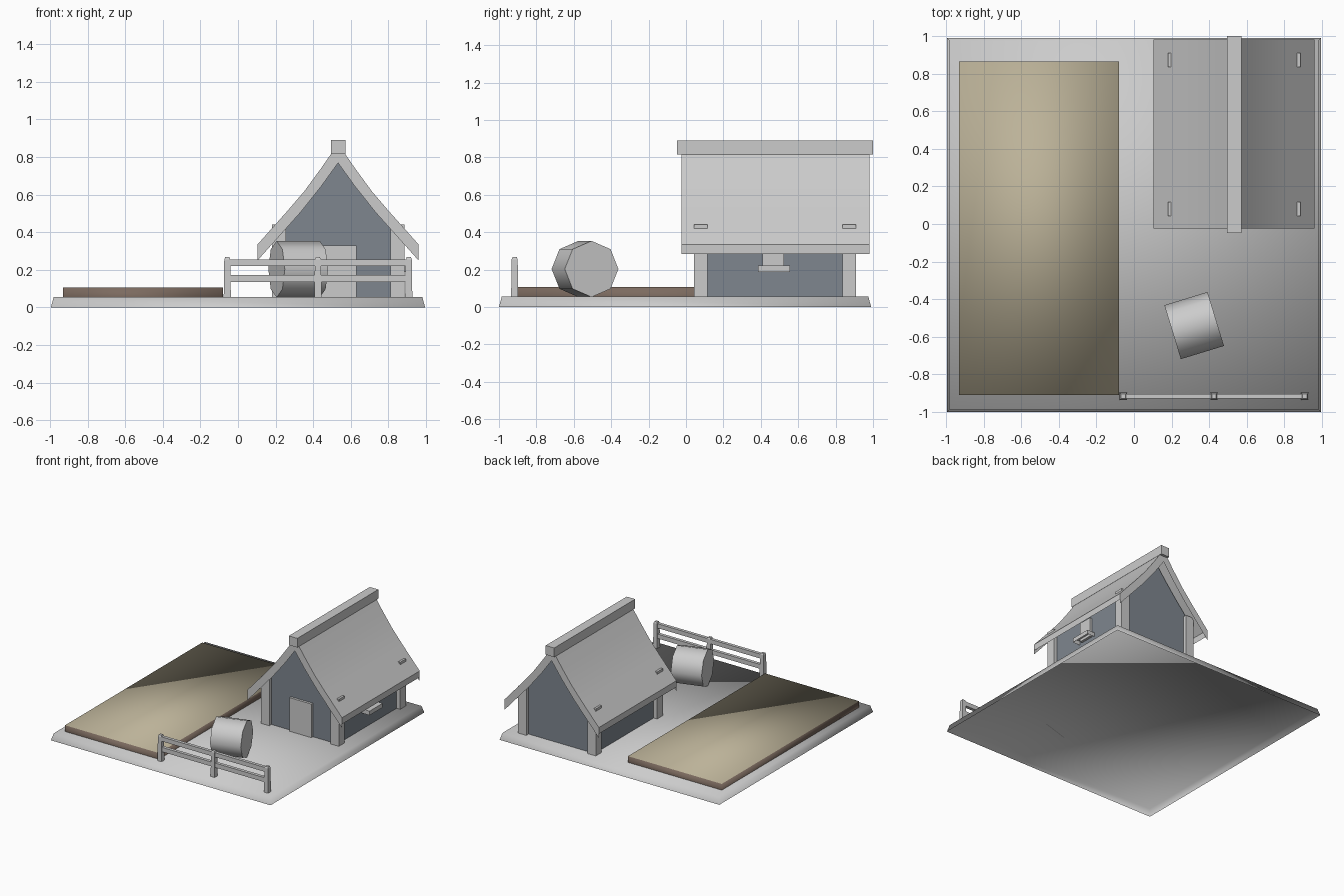
import bpy, bmesh, math
from mathutils import Matrix

if "Cube" in bpy.data.objects:
    bpy.data.objects.remove(bpy.data.objects["Cube"])

BASE_TOP = 0.055
HOUSE_X = 0.532


def material(name, rgb):
    m = bpy.data.materials.new(name)
    m.diffuse_color = (*rgb, 1)
    m.use_nodes = True
    m.node_tree.nodes["Principled BSDF"].inputs["Base Color"].default_value = m.diffuse_color
    return m


def finish(name, bm, mat=None, open_bottom=False):
    bmesh.ops.recalc_face_normals(bm, faces=bm.faces)
    if open_bottom:
        down = [f for f in bm.faces if f.normal.z < -0.9]
        bmesh.ops.delete(bm, geom=down, context='FACES')
    mesh = bpy.data.meshes.new(name)
    bm.to_mesh(mesh)
    bm.free()
    ob = bpy.data.objects.new(name, mesh)
    bpy.context.collection.objects.link(ob)
    if mat:
        mesh.materials.append(mat)
    return ob


def box(name, x, y, z, mat=None, inset=0.0, open_bottom=False):
    """Box from axis ranges; inset pulls the top face inwards."""
    bm = bmesh.new()
    bmesh.ops.create_cube(bm, size=1)
    for v in bm.verts:
        sx, sy, top = v.co.x * 2, v.co.y * 2, v.co.z > 0
        v.co.x = x[sx > 0] - (sx * inset if top else 0)
        v.co.y = y[sy > 0] - (sy * inset if top else 0)
        v.co.z = z[top]
    return finish(name, bm, mat, open_bottom)


def extrude_y(name, outline, y0, y1, mat=None):
    """Closed x-z outline swept along y."""
    bm = bmesh.new()
    face = bm.faces.new([bm.verts.new((x, y0, z)) for x, z in outline])
    new = bmesh.ops.extrude_face_region(bm, geom=[face])["geom"]
    verts = [v for v in new if isinstance(v, bmesh.types.BMVert)]
    bmesh.ops.translate(bm, verts=verts, vec=(0, y1 - y0, 0))
    return finish(name, bm, mat, open_bottom=True)


def smooth(ob, degrees):
    bpy.ops.object.select_all(action='DESELECT')
    ob.select_set(True)
    bpy.context.view_layer.objects.active = ob
    bpy.ops.object.shade_smooth_by_angle(angle=math.radians(degrees))


def mirrored(half):
    """Left-to-right line from a half profile that starts at the ridge."""
    return ([(HOUSE_X - d, z) for d, z in reversed(half)]
            + [(HOUSE_X + d, z) for d, z in half[1:]])


wall_mat = material("wall_blue_grey", (0.21, 0.24, 0.275))
soil_mat = material("soil_brown", (0.20, 0.145, 0.115))
crop_mat = material("crop_tan", (0.50, 0.445, 0.315))

# ground slab with sloped sides, hollow underneath
base = box("base", (-0.995, 0.995), (-1.0, 0.99), (0, BASE_TOP), inset=0.015, open_bottom=True)
smooth(base, 95)

# raised field: brown sides, tan top
field = box("field", (-0.93, -0.08), (-0.91, 0.865), (BASE_TOP, 0.106), soil_mat, open_bottom=True)
field.data.materials.append(crop_mat)
for p in field.data.polygons:
    if p.normal.z > 0.9:
        p.material_index = 1
smooth(field, 95)

# curved roof: shell with short fascia, plus flat gable trims hanging lower at the eaves
outer = mirrored([(0, 0.87), (0.09, 0.74), (0.18, 0.617), (0.27, 0.512), (0.428, 0.335)])
inner = mirrored([(0, 0.768), (0.09, 0.643), (0.2, 0.505), (0.35, 0.337), (0.428, 0.25)])
Y0, Y1 = -0.025, 0.98
bm = bmesh.new()
line = [(outer[0][0], 0.283)] + outer + [(outer[-1][0], 0.283)]
rows = [[bm.verts.new((x, y, z)) for x, z in line] for y in (Y0, Y1)]
for a, b, c, d in zip(rows[0], rows[0][1:], rows[1][1:], rows[1]):
    bm.faces.new((a, b, c, d))
roof = finish("roof", bm)
smooth(roof, 30)
for end, y in (("front", Y0), ("back", Y1)):
    bm = bmesh.new()
    top = [bm.verts.new((x, y, z)) for x, z in outer]
    low = [bm.verts.new((x, y, z)) for x, z in inner]
    for i in range(len(top) - 1):
        quad = [top[i], low[i], low[i + 1], top[i + 1]]
        bm.faces.new(quad if end == "front" else quad[::-1])
    mesh = bpy.data.meshes.new(f"gable_trim_{end}")
    bm.to_mesh(mesh)
    bm.free()
    bpy.context.collection.objects.link(bpy.data.objects.new(mesh.name, mesh))

# ridge beam
box("ridge_beam", (0.494, 0.571), (-0.048, 1.0), (0.815, 0.89))

# gabled walls, reaching up under the roof
gable = [(0, 0.82), (0.09, 0.70), (0.2, 0.565), (0.32, 0.43)]
walls = mirrored(gable) + [(HOUSE_X + 0.32, BASE_TOP), (HOUSE_X - 0.32, BASE_TOP)]
extrude_y("house_walls", walls, 0.07, 0.88, wall_mat)

# corner posts that poke through the roof
for side, sx in (("left", -1), ("right", 1)):
    for end, y in (("front", 0.079), ("back", 0.873)):
        x = HOUSE_X + sx * 0.315
        box(f"corner_post_{end}_{side}", (x - 0.037, x + 0.037),
            (y - 0.037, y + 0.037), (BASE_TOP, 0.44), open_bottom=True)

# door, side window and its sill
box("door", (0.43, 0.63), (0.05, 0.09), (BASE_TOP, 0.33), open_bottom=True)
box("window", (0.83, 0.872), (0.41, 0.525), (0.2, 0.36))
box("window_sill", (0.83, 0.922), (0.385, 0.555), (0.188, 0.222), open_bottom=True)

# hay bale lying on its side
bm = bmesh.new()
bmesh.ops.create_cone(bm, cap_ends=True, segments=8, radius1=0.15, radius2=0.15, depth=0.24)
bm.transform(Matrix.Translation((0.32, -0.54, 0.203))
             @ Matrix.Rotation(math.radians(17), 4, 'Z')
             @ Matrix.Rotation(math.radians(90), 4, 'Y'))
smooth(finish("hay_bale", bm), 50)

# fence posts with chamfered tops, and rails
for i, x in enumerate((-0.057, 0.425, 0.908)):
    r = 0.019
    box(f"fence_post_{i + 1}", (x - r, x + r), (-0.916 - r, -0.916 + r),
        (BASE_TOP, 0.255), inset=0.003, open_bottom=True)
    r = 0.016
    box(f"fence_post_cap_{i + 1}", (x - r, x + r), (-0.916 - r, -0.916 + r),
        (0.255, 0.267), inset=0.005, open_bottom=True)
for name, z in (("upper", 0.238), ("lower", 0.153)):
    box(f"fence_rail_{name}", (-0.057, 0.908), (-0.929, -0.903), (z - 0.018, z + 0.018))
